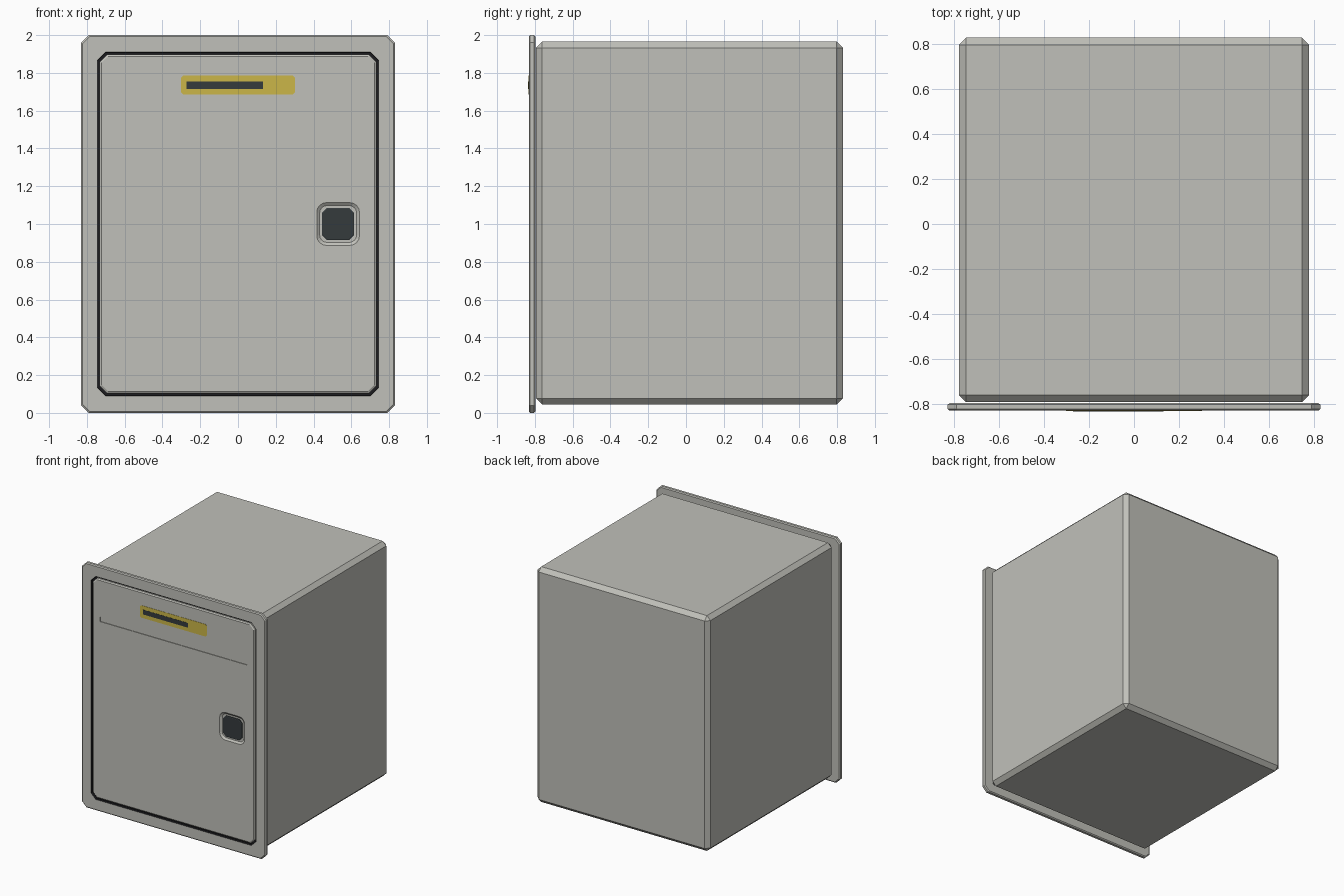
import bpy, bmesh, math

if "Cube" in bpy.data.objects:
    bpy.data.objects.remove(bpy.data.objects["Cube"], do_unlink=True)


def material(name, color):
    m = bpy.data.materials.new(name)
    m.use_nodes = True
    m.diffuse_color = (*color, 1)
    m.node_tree.nodes["Principled BSDF"].inputs["Base Color"].default_value = (*color, 1)
    return m


GREY = material("warm grey paint", (0.53, 0.53, 0.49))
BLACK = material("gap black", (0.012, 0.012, 0.014))
DARK = material("charcoal plastic", (0.035, 0.043, 0.046))
YELLOW = material("label yellow", (0.6, 0.47, 0.065))


def outline(cx, cz, w, h, corner, steps):
    """Rectangle of half size w, h with chamfered (1 step) or rounded corners."""
    pts = []
    for q, (sx, sz) in enumerate([(1, 1), (-1, 1), (-1, -1), (1, -1)]):
        if corner == 0:
            pts.append((cx + sx * w, cz + sz * h))
            continue
        for i in range(steps + 1):
            a = math.pi / 2 * (q + i / steps)
            pts.append((cx + sx * (w - corner) + corner * math.cos(a),
                        cz + sz * (h - corner) + corner * math.sin(a)))
    return pts


def loft(name, cx, cz, loops, mats, steps=1, dark_from=None):
    """Skin a stack of outlines (w, h, corner, y) and cap both ends."""
    bm = bmesh.new()
    rings = [[bm.verts.new((x, y, z)) for x, z in outline(cx, cz, w, h, c, steps)]
             for w, h, c, y in loops]
    n = len(rings[0])
    for k, (a, b) in enumerate(zip(rings, rings[1:])):
        for i in range(n):
            f = bm.faces.new((a[i], a[(i + 1) % n], b[(i + 1) % n], b[i]))
            f.material_index = int(dark_from is not None and k >= dark_from)
    bm.faces.new(rings[0])
    bm.faces.new(rings[-1]).material_index = int(dark_from is not None)
    bmesh.ops.recalc_face_normals(bm, faces=bm.faces)
    mesh = bpy.data.meshes.new(name)
    bm.to_mesh(mesh)
    bm.free()
    for m in mats:
        mesh.materials.append(m)
    obj = bpy.data.objects.new(name, mesh)
    bpy.context.collection.objects.link(obj)
    return obj


def cut(target, cutter):
    """Subtract a cutter, apply the result and discard the cutter."""
    cutter.hide_render = True
    mod = target.modifiers.new("recess", "BOOLEAN")
    mod.operation = "DIFFERENCE"
    mod.solver = "EXACT"
    mod.object = cutter
    bpy.context.view_layer.objects.active = target
    bpy.ops.object.modifier_apply(modifier=mod.name)
    bpy.data.objects.remove(cutter, do_unlink=True)


# Cabinet body with chamfered edges
bpy.ops.mesh.primitive_cube_add(size=1, location=(0, 0.018, 1.005))
body = bpy.context.object
body.name = "cabinet_body"
body.scale = (1.56, 1.624, 1.92)
bpy.ops.object.transform_apply(location=False, rotation=False, scale=True)
bevel = body.modifiers.new("edge chamfer", "BEVEL")
bevel.width = 0.032
bevel.segments = 1
body.data.materials.append(GREY)

# Front flange with a dark gap sunk around the door
loft("front_flange", 0, 1, [
    (0.822, 0.992, 0.036, -0.798),
    (0.83, 1.0, 0.04, -0.805),
    (0.83, 1.0, 0.04, -0.825),
    (0.822, 0.992, 0.036, -0.832),
    (0.745, 0.91, 0.043, -0.832),
    (0.743, 0.908, 0.042, -0.815)], [GREY, BLACK], dark_from=4)

# Door panel with a bevelled rim
door = loft("door", 0, 1, [
    (0.732, 0.897, 0.039, -0.812),
    (0.732, 0.897, 0.039, -0.825),
    (0.722, 0.887, 0.034, -0.832)], [GREY])

# Shallow slot across the door and rounded pocket for the latch
cut(door, loft("slot_cutter", 0, 1.57, [
    (0.663, 0.018, 0, -0.84), (0.663, 0.018, 0, -0.827)], [GREY]))
cut(door, loft("pocket_cutter", 0.53, 1, [
    (0.113, 0.113, 0.05, -0.842), (0.113, 0.113, 0.05, -0.832),
    (0.098, 0.098, 0.04, -0.82)], [GREY], steps=4))

# Latch button in the pocket
loft("latch_button", 0.53, 1, [
    (0.085, 0.085, 0.025, -0.818),
    (0.085, 0.085, 0.025, -0.827),
    (0.08, 0.08, 0.023, -0.83)], [DARK])

# Label plate with printed strip
loft("label_plate", 0, 1.735, [
    (0.302, 0.05, 0.012, -0.831), (0.302, 0.05, 0.012, -0.834)], [YELLOW])
loft("label_strip", -0.07, 1.735, [
    (0.202, 0.019, 0, -0.833), (0.202, 0.019, 0, -0.8355)], [DARK])
